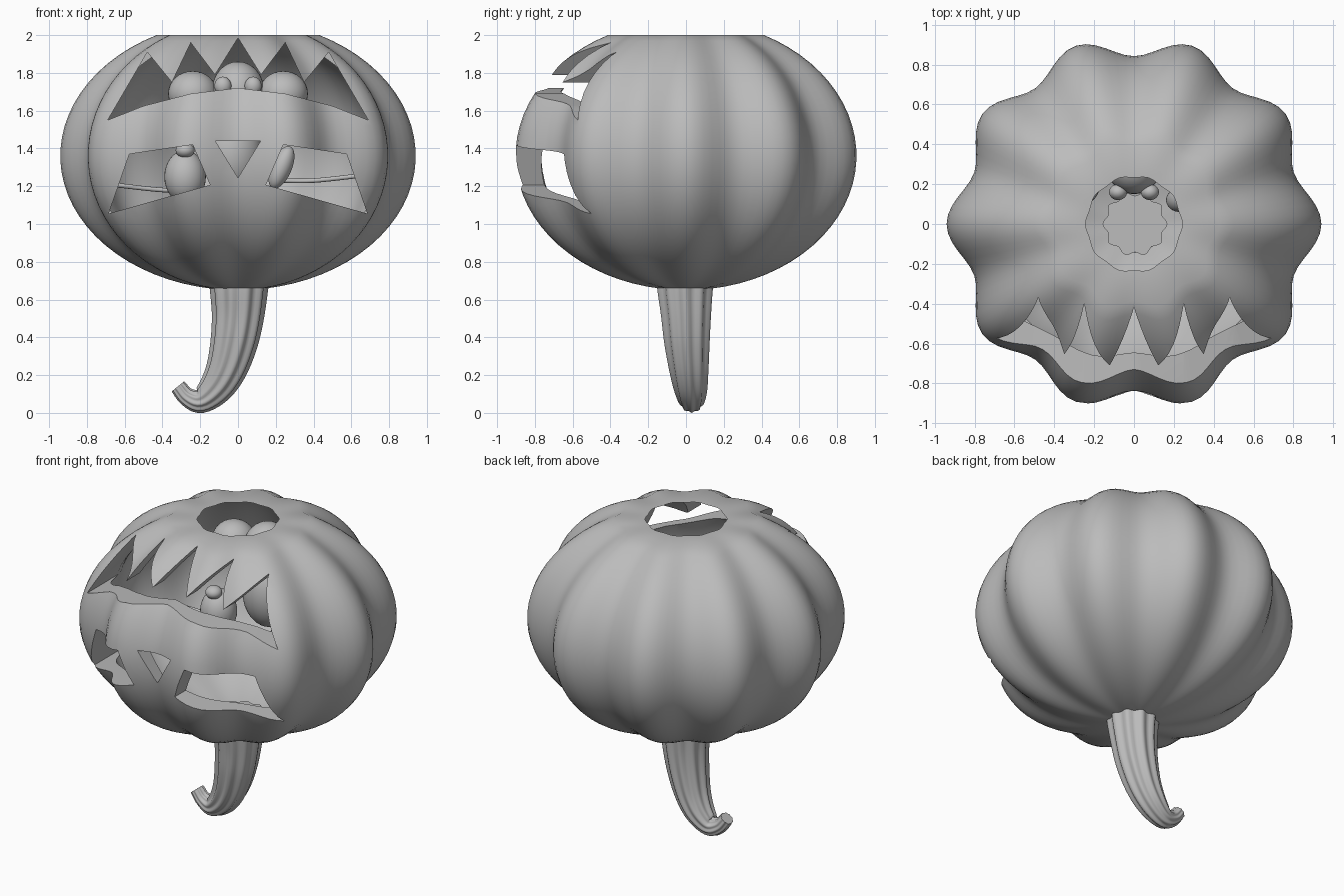
import bpy, bmesh, math
from mathutils import Vector

cube = bpy.data.objects.get("Cube")
if cube:
    bpy.data.objects.remove(cube)

grey = bpy.data.materials.new("plain_grey")
grey.use_nodes = True
grey.diffuse_color = (0.5, 0.5, 0.5, 1)
grey.node_tree.nodes["Principled BSDF"].inputs["Base Color"].default_value = (0.5, 0.5, 0.5, 1)


def make_object(name, bm):
    bmesh.ops.recalc_face_normals(bm, faces=bm.faces)
    mesh = bpy.data.meshes.new(name)
    bm.to_mesh(mesh)
    bm.free()
    mesh.materials.append(grey)
    obj = bpy.data.objects.new(name, mesh)
    bpy.context.collection.objects.link(obj)
    return obj


def smooth(obj, degrees=35):
    bpy.ops.object.select_all(action='DESELECT')
    obj.select_set(True)
    bpy.context.view_layer.objects.active = obj
    bpy.ops.object.shade_smooth_by_angle(angle=math.radians(degrees))


def loft(name, rings):
    """Join closed rings of points into a capped solid."""
    bm = bmesh.new()
    rows = [[bm.verts.new(p) for p in ring] for ring in rings]
    for low, high in zip(rows, rows[1:]):
        for i in range(len(low)):
            j = (i + 1) % len(low)
            bm.faces.new((low[i], low[j], high[j], high[i]))
    bm.faces.new(rows[0][::-1])
    bm.faces.new(rows[-1])
    return make_object(name, bm)


# Hollow ribbed shell: outside, flat rim, then inside down to the floor
MID, TOP, SEG, STEPS = 1.36, 2.0, 120, 30


def rib_ring(radius, z, depth):
    ring = []
    for i in range(SEG):
        a = math.tau * i / SEG
        r = radius * (1 + depth * math.cos(10 * a))
        ring.append((r * math.cos(a), r * math.sin(a), z))
    return ring


def wall(radius, height_up, height_down, depth):
    end = math.asin((TOP - MID) / height_up)
    start = -math.pi / 2 + 0.06
    rings = []
    for k in range(STEPS + 1):
        t = start + (end - start) * k / STEPS
        h = height_up if t > 0 else height_down
        rings.append(rib_ring(radius * math.cos(t), MID + h * math.sin(t), depth))
    return rings


outside = wall(0.892, 0.72, 0.71, 0.055)
inside = wall(0.78, 0.672, 0.655, 0.02)
pumpkin = loft("pumpkin_shell", outside + inside[::-1])

# Face openings, cut straight through the front wall
eye = [(0.24, 1.42), (0.575, 1.37), (0.685, 1.055), (0.148, 1.207)]
nose = [(-0.12, 1.44), (0.12, 1.44), (0, 1.245)]
teeth = [(0.48, 1.91), (0.35, 1.75), (0.25, 1.96), (0.122, 1.79)]
lip = [(0.69, 1.55), (0.5, 1.625), (0.25, 1.69)]


def mirrored(points):
    return [(-x, z) for x, z in reversed(points)]


mouth = lip[::-1] + teeth + [(0, 1.985)] + mirrored(teeth) + mirrored(lip[::-1]) + [(0, 1.72)]
openings = {"left_eye": eye, "right_eye": mirrored(eye), "nose": nose, "mouth": mouth}
for name, outline in openings.items():
    cutter = loft(name + "_cutter", [[(x, y, z) for x, z in outline] for y in (-1.2, -0.15)])
    cutter.hide_render = True
    cut = pumpkin.modifiers.new(name, 'BOOLEAN')
    cut.operation = 'DIFFERENCE'
    cut.solver = 'EXACT'
    cut.object = cutter
    bpy.context.view_layer.objects.active = pumpkin
    bpy.ops.object.modifier_apply(modifier=cut.name)
    bpy.data.objects.remove(cutter)
smooth(pumpkin)

# Ribbed stem, curling to the right at the tip: x, y, z, radius
path = [(0.005, 0, 0.74, 0.152), (0.005, -0.005, 0.66, 0.145), (0, 0, 0.52, 0.13),
        (-0.02, 0.005, 0.38, 0.118), (-0.06, 0.015, 0.24, 0.102), (-0.12, 0.025, 0.135, 0.085),
        (-0.2, 0.03, 0.07, 0.062), (-0.27, 0.03, 0.09, 0.046), (-0.318, 0.03, 0.145, 0.04)]
path = [Vector(p) for p in path]


def spline(points, steps):
    """Smooth curve through all the points."""
    result = []
    ext = [2 * points[0] - points[1]] + points + [2 * points[-1] - points[-2]]
    for p, q, r, s in zip(ext, ext[1:], ext[2:], ext[3:]):
        for k in range(steps):
            t = k / steps
            result.append(0.5 * (2 * q + (r - p) * t + (2 * p - 5 * q + 4 * r - s) * t * t
                                 + (3 * q - p - 3 * r + s) * t ** 3))
    return result + [points[-1]]


line = spline(path, 5)
rings = []
for k, point in enumerate(line):
    step = line[min(k + 1, len(line) - 1)] - line[max(k - 1, 0)]
    side = Vector((-step.z, 0, step.x)).normalized()
    ring = []
    for i in range(60):
        a = math.tau * i / 60
        r = point[3] * (1 + 0.07 * math.cos(10 * a))
        ring.append(point.xyz + side * r * math.cos(a) + Vector((0, r * math.sin(a), 0)))
    rings.append(ring)
lowest = min(p.z for ring in rings for p in ring)
start_z = path[0].z
for ring in rings:
    for p in ring:
        p.z = start_z + (p.z - start_z) * start_z / (start_z - lowest)
smooth(loft("stem", rings), 50)


# Small rounded figure sitting inside at the back
def ball(name, place, size, tilt=0):
    bpy.ops.mesh.primitive_uv_sphere_add(segments=32, ring_count=16, location=place,
                                         rotation=(0, tilt, 0))
    obj = bpy.context.object
    obj.name = name
    obj.scale = size
    obj.data.materials.append(grey)
    smooth(obj, 60)


ball("figure_head", (0, 0.3, 1.7), (0.14, 0.15, 0.16))
ball("figure_body", (-0.03, 0.36, 1.38), (0.16, 0.15, 0.22))
for side, label in ((1, "left"), (-1, "right")):
    ball(label + "_ear", (side * 0.24, 0.3, 1.69), (0.13, 0.13, 0.12))
    ball(label + "_eyeball", (side * 0.08, 0.16, 1.73), (0.045, 0.04, 0.05))
ball("left_foot", (0.23, 0.12, 1.3), (0.055, 0.06, 0.12), 0.4)
ball("right_foot", (-0.28, 0.2, 1.25), (0.11, 0.11, 0.14))
ball("right_hand", (-0.28, 0.15, 1.39), (0.05, 0.05, 0.04))

# Thin arms reaching to the inner wall
for side, label in ((1, "left"), (-1, "right")):
    curve = bpy.data.curves.new(label + "_arm", 'CURVE')
    curve.dimensions = '3D'
    curve.bevel_depth = 0.012
    curve.materials.append(grey)
    strand = curve.splines.new('POLY')
    rise = 0.05 if side > 0 else 0
    points = spline([Vector((side * x, y, z + rise)) for x, y, z in
                     ((0.2, 0.25, 1.18), (0.4, 0.25, 1.18), (0.68, 0.2, 1.21))], 6)
    strand.points.add(len(points) - 1)
    for target, p in zip(strand.points, points):
        target.co = (*p, 1)
    bpy.context.collection.objects.link(bpy.data.objects.new(label + "_arm", curve))
